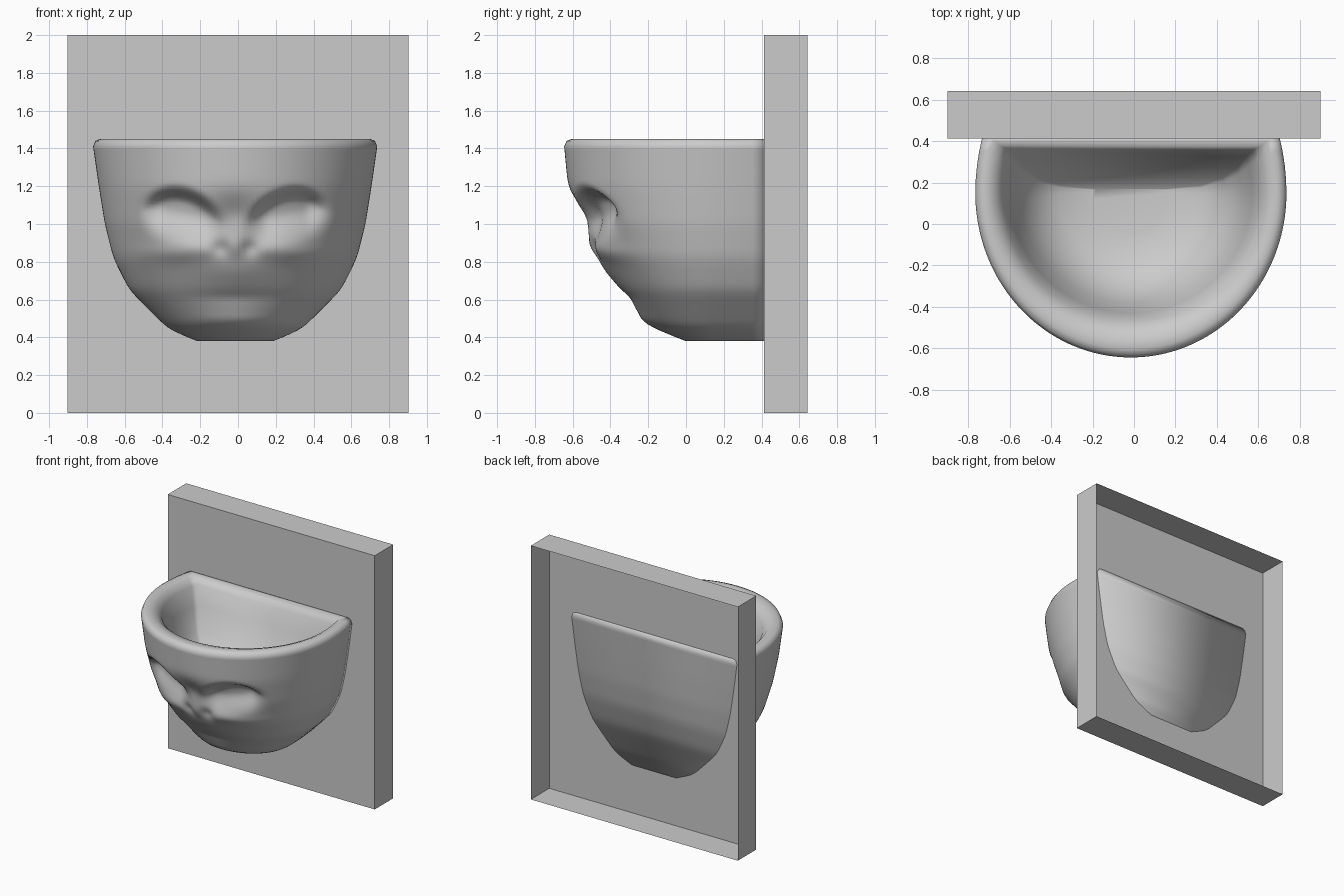
import bpy
import bmesh
import math

default_cube = bpy.data.objects.get("Cube")
if default_cube:
    bpy.data.objects.remove(default_cube, do_unlink=True)

CENTRE_X = -0.015     # bowl sits slightly off the plate's centre line
CENTRE_Y = 0.15       # where the straight sides meet the rounded front
BACK = 0.42
ARC_STEPS = 84
SIDE_STEPS = 4


def make_material(name, colour):
    material = bpy.data.materials.new(name)
    material.use_nodes = True
    material.diffuse_color = colour
    material.node_tree.nodes["Principled BSDF"].inputs["Base Color"].default_value = colour
    return material


def make_object(name, bm, material):
    bmesh.ops.recalc_face_normals(bm, faces=bm.faces)
    mesh = bpy.data.meshes.new(name)
    bm.to_mesh(mesh)
    bm.free()
    mesh.materials.append(material)
    obj = bpy.data.objects.new(name, mesh)
    bpy.context.collection.objects.link(obj)
    return obj


def ramp(value, width):
    t = max(0.0, min(1.0, value / width))
    return t * t * (3 - 2 * t)


def bump(x, z, cx, cz, wide, tall):
    return math.exp(-((x - cx) / wide) ** 2 - ((z - cz) / tall) ** 2)


def face_depth(x, z):
    """How far the carved face sinks back (+) or swells forward (-)."""
    side = abs(x)
    brow = 1.215 - 2.2 * (side - 0.32) ** 2
    lid = 0.82 + 0.2 * side
    # Eye sockets with a crisp brow and a soft lower lid
    depth = 0.1 * (ramp(brow - z, 0.1) * ramp(z - lid, 0.2)
                   * ramp(0.53 - side, 0.16) * ramp(side - 0.02, 0.16))
    # Bridge, nose tip and nostrils
    depth += 0.045 * bump(x, z, 0, 1.04, 0.13, 0.1)
    depth -= 0.012 * bump(x, z, 0, 0.88, 0.05, 0.05)
    depth += 0.025 * bump(side, z, 0.08, 0.87, 0.04, 0.04)
    # Cheeks, mouth crease and chin
    depth -= 0.02 * bump(side, z, 0.3, 0.85, 0.18, 0.05)
    depth -= 0.01 * bump(x, z, 0, 0.75, 0.2, 0.06)
    depth += 0.015 * bump(x, z, 0, 0.61, 0.22, 0.04)
    depth -= 0.015 * bump(x, z, 0, 0.49, 0.2, 0.04)
    return depth


def outline(z, half, front, back, carved):
    """D-shaped ring: straight sides, elliptical front, one flat back edge."""
    points = []
    for i in range(SIDE_STEPS):
        t = 1 - i / SIDE_STEPS
        points.append((half * (1 - 0.045 * t * t), CENTRE_Y + (back - CENTRE_Y) * t))
    left = [(-x, y) for x, y in reversed(points)]
    for i in range(ARC_STEPS + 1):
        angle = math.pi * i / ARC_STEPS
        x = half * math.cos(angle)
        y = CENTRE_Y - (CENTRE_Y - front) * math.sin(angle)
        if carved:
            y += face_depth(x, z) * ramp(math.sin(angle), 0.4)
        points.append((x, y))
    return [(x + CENTRE_X, y, z) for x, y in points + left]


# Outer wall: height, half width, front
outer_keys = [(0.38, 0.2, 0.0), (0.42, 0.32, -0.12), (0.47, 0.38, -0.2),
              (0.65, 0.56, -0.345), (0.82, 0.645, -0.465), (1.0, 0.69, -0.56),
              (1.2, 0.722, -0.625), (1.41, 0.752, -0.645)]
# Rim and basin: height, half width, front, back
inner_keys = [(1.44, 0.74, -0.632, BACK), (1.45, 0.715, -0.605, BACK),
              (1.45, 0.69, -0.57, 0.4), (1.435, 0.655, -0.52, 0.375),
              (1.39, 0.62, -0.47, 0.36), (1.25, 0.585, -0.43, 0.325),
              (1.08, 0.535, -0.38, 0.27), (0.95, 0.46, -0.31, 0.22),
              (0.87, 0.35, -0.2, 0.185), (0.84, 0.18, -0.05, 0.17)]

# Subdivide and soften the outer profile so the face has enough rings
profile = []
for low, high in zip(outer_keys, outer_keys[1:]):
    steps = max(2, round((high[0] - low[0]) / 0.018))
    for i in range(steps):
        profile.append([a + (b - a) * i / steps for a, b in zip(low, high)])
profile.append(list(outer_keys[-1]))
for _ in range(5):
    profile = [profile[0]] + [
        [b[0], (a[1] + 2 * b[1] + c[1]) / 4, (a[2] + 2 * b[2] + c[2]) / 4]
        for a, b, c in zip(profile, profile[1:], profile[2:])] + [profile[-1]]

grey = make_material("stone grey", (0.6, 0.6, 0.6, 1))

# Bowl: loft from the base, over the rim and down to the basin floor
bm = bmesh.new()
rings = [outline(z, half, front, BACK, True) for z, half, front in profile]
rings += [outline(*key, False) for key in inner_keys]
rings = [[bm.verts.new(p) for p in ring] for ring in rings]
for lower, upper in zip(rings, rings[1:]):
    for i in range(len(lower)):
        j = (i + 1) % len(lower)
        bm.faces.new((lower[i], lower[j], upper[j], upper[i]))
bm.faces.new(rings[0])
bm.faces.new(rings[-1])
for face in bm.faces:
    face.smooth = True
make_object("face_bowl", bm, grey)

# Backing plate: a thin-walled tray that is open at the rear
bm = bmesh.new()
bmesh.ops.create_cube(bm, size=1)
for v in bm.verts:
    v.co = (v.co.x * 1.805, 0.529 + v.co.y * 0.23, 1 + v.co.z * 2)
rear = [f for f in bm.faces if f.calc_center_median().y > 0.6]
bmesh.ops.delete(bm, geom=rear, context='FACES_ONLY')
plate = make_object("backing_plate", bm, grey)
# An open sheet: make the front face point forward
front_face = min(plate.data.polygons, key=lambda p: p.center.y)
if front_face.normal.y > 0:
    plate.data.flip_normals()
